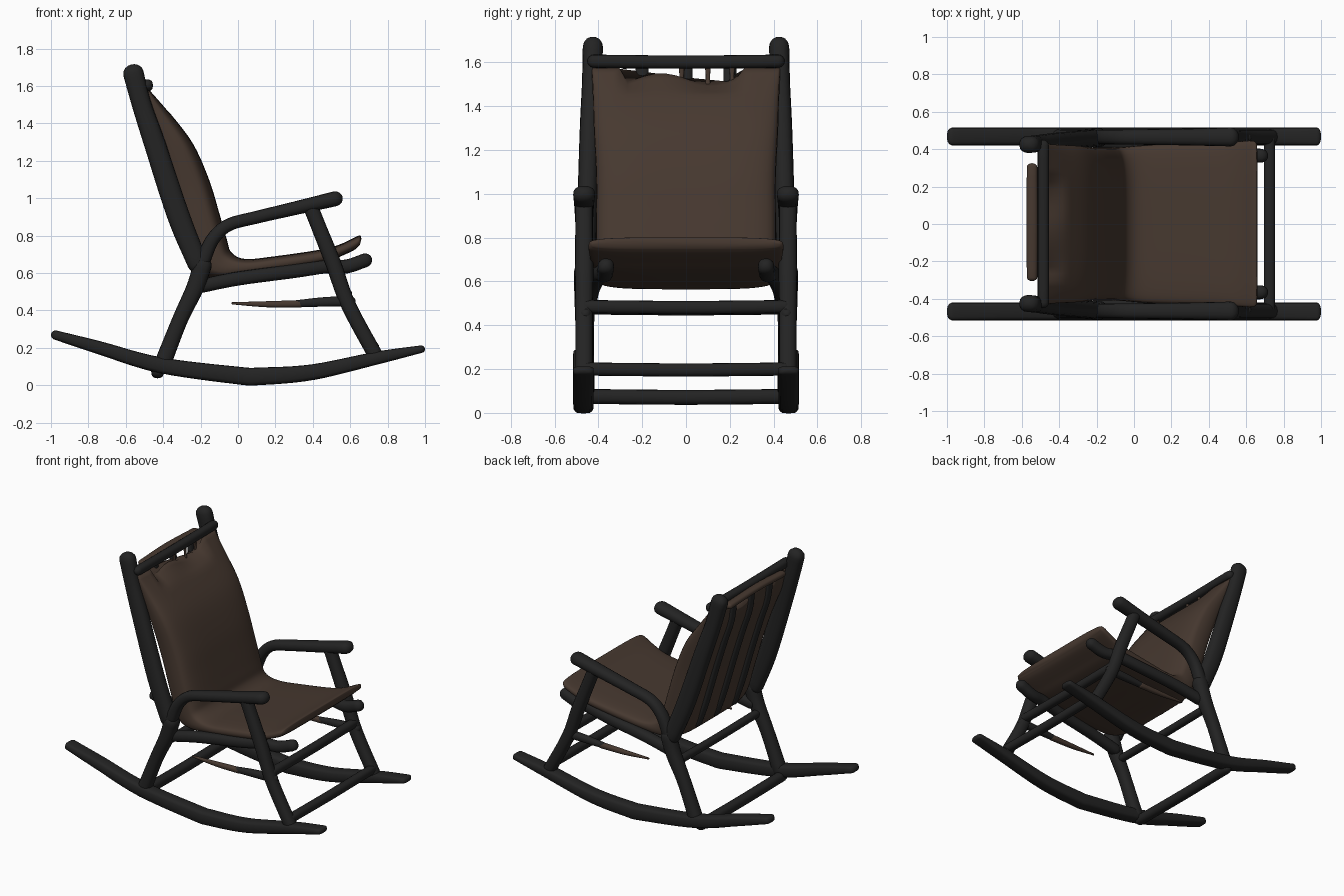
import bpy, bmesh, math
from mathutils import Vector

if "Cube" in bpy.data.objects:
    bpy.data.objects.remove(bpy.data.objects["Cube"])


def material(name, rgb):
    m = bpy.data.materials.new(name)
    m.diffuse_color = (*rgb, 1)
    m.use_nodes = True
    m.node_tree.nodes["Principled BSDF"].inputs["Base Color"].default_value = m.diffuse_color
    return m


DARK = material("charcoal wood", (0.017, 0.017, 0.017))
BROWN = material("brown leather", (0.062, 0.040, 0.029))


def resample(pts, steps=6):
    """Catmull-Rom through tuples of any length."""
    P = [Vector(p) for p in pts]
    P = [P[0] * 2 - P[1]] + P + [P[-1] * 2 - P[-2]]
    out = []
    for i in range(1, len(P) - 2):
        a, b, c, d = P[i - 1:i + 3]
        for k in range(steps):
            t = k / steps
            out.append(0.5 * (2 * b + (c - a) * t + (2 * a - 5 * b + 4 * c - d) * t * t
                              + (3 * b - a - 3 * c + d) * t ** 3))
    return out + [P[-2]]


def loft(name, rings, mat, mirror=False):
    """Skin a list of equal rings, cap both ends."""
    bm = bmesh.new()
    rows = [[bm.verts.new(p) for p in r] for r in rings]
    n = len(rows[0])
    for r, s in zip(rows, rows[1:]):
        for i in range(n):
            bm.faces.new((r[i], r[(i + 1) % n], s[(i + 1) % n], s[i]))
    bm.faces.new(rows[0][::-1])
    bm.faces.new(rows[-1])
    bmesh.ops.recalc_face_normals(bm, faces=bm.faces)
    me = bpy.data.meshes.new(name)
    bm.to_mesh(me)
    bm.free()
    me.materials.append(mat)
    ob = bpy.data.objects.new(name, me)
    bpy.context.collection.objects.link(ob)
    for f in me.polygons:
        f.use_smooth = True
    if mirror:
        mod = ob.modifiers.new("mirror", 'MIRROR')
        mod.use_axis = (False, True, False)
    return ob


def pole(name, pts, mat=DARK, mirror=True, power=2.4, sides=16):
    """Round-ended pole; each point is x, y, z, in-plane radius, sideways radius."""
    S = resample(pts)
    pos = [Vector(s[:3]) for s in S]
    size = [(s[3], s[4]) for s in S]
    t0 = (pos[1] - pos[0]).normalized()
    t1 = (pos[-1] - pos[-2]).normalized()
    cuts = [math.radians(d) for d in (25, 50, 70, 84)]
    start = [(pos[0] - t0 * min(size[0]) * math.sin(a), t0, size[0], math.cos(a)) for a in reversed(cuts)]
    end = [(pos[-1] + t1 * min(size[-1]) * math.sin(a), t1, size[-1], math.cos(a)) for a in cuts]
    mid = []
    for i, p in enumerate(pos):
        t = (pos[min(i + 1, len(pos) - 1)] - pos[max(i - 1, 0)]).normalized()
        mid.append((p, t, size[i], 1))
    rings = []
    for p, t, (a, b), k in start + mid + end:
        ref = Vector((1, 0, 0)) if abs(t.y) > 0.8 else Vector((0, 1, 0))
        side = (ref - t * ref.dot(t)).normalized()
        up = t.cross(side)
        ring = []
        for j in range(sides):
            c, s = math.cos(2 * math.pi * j / sides), math.sin(2 * math.pi * j / sides)
            c = math.copysign(abs(c) ** (2 / power), c)
            s = math.copysign(abs(s) ** (2 / power), s)
            ring.append(p + side * b * k * c + up * a * k * s)
        rings.append(ring)
    return loft(name, rings, mat, mirror)


def path(y, pts):
    """Points (x, z, radius) at a constant y."""
    return [(x, y, z, r, r) for x, z, r in pts]


def crossbar(name, x, z, r, half=0.45):
    return pole(name, [(x, -half, z, r, r), (x, 0, z - 0.004, r, r), (x, half, z, r, r)], mirror=False)


# Rockers
pole("rocker", [(x, 0.468, z, r, 0.047) for x, z, r in (
    (-0.975, 0.268, 0.025), (-0.74, 0.2, 0.035), (-0.42, 0.108, 0.042), (0, 0.052, 0.047),
    (0.12, 0.048, 0.047), (0.4, 0.07, 0.042), (0.75, 0.147, 0.034), (0.98, 0.193, 0.02))], power=3.5)

# Legs, back posts, arms and seat rails
pole("front_leg", path(0.465, [(0.39, 0.95, 0.04), (0.43, 0.85, 0.04), (0.51, 0.65, 0.042),
                               (0.59, 0.43, 0.04), (0.74, 0.15, 0.04)]))
pole("rear_leg", path(0.462, [(-0.19, 0.64, 0.05), (-0.23, 0.52, 0.047), (-0.31, 0.35, 0.042),
                              (-0.405, 0.11, 0.045)]))
pole("back_post", [(-0.56, 0.425, 1.67, 0.055, 0.046), (-0.515, 0.43, 1.5, 0.052, 0.045),
                   (-0.445, 0.44, 1.29, 0.057, 0.045), (-0.32, 0.452, 0.91, 0.06, 0.045),
                   (-0.215, 0.46, 0.65, 0.055, 0.045)])
pole("arm", [(x, 0.465, z, r, w) for x, z, r, w in (
    (-0.19, 0.66, 0.04, 0.04), (-0.135, 0.78, 0.036, 0.04), (-0.05, 0.857, 0.034, 0.04),
    (0.1, 0.898, 0.034, 0.042), (0.3, 0.945, 0.036, 0.045), (0.52, 0.997, 0.04, 0.05))])
pole("seat_rail", [(x, y, z, 0.037, 0.037) for x, y, z in (
    (-0.2, 0.44, 0.53), (0, 0.43, 0.57), (0.3, 0.41, 0.61), (0.47, 0.39, 0.635),
    (0.58, 0.372, 0.635), (0.68, 0.365, 0.668))])

# Cross bars between the two sides
crossbar("top_rail", -0.485, 1.605, 0.03, 0.42)
crossbar("front_upper_stretcher", 0.58, 0.485, 0.03)
crossbar("rear_upper_stretcher", -0.25, 0.475, 0.026)
crossbar("front_lower_stretcher", 0.725, 0.2, 0.03)
crossbar("rear_lower_stretcher", -0.43, 0.075, 0.034)

# Broken side stretchers: dark stub with a thin brown tip
pole("side_stretcher", path(0.46, [(0.6, 0.45, 0.028), (0.45, 0.445, 0.025), (0.3, 0.435, 0.018)]))
pole("side_stretcher_tip", path(0.46, [(0.33, 0.435, 0.02), (0.15, 0.433, 0.016), (-0.03, 0.438, 0.006)]),
     BROWN)

# Sling: front x, z / rear x, z / half width, from the seat lip up to the top of the back
SLING = [(.66, .785, .652, .75, .43), (.645, .80, .62, .722, .445), (.55, .755, .54, .685, .44),
         (.44, .725, .45, .65, .43), (.2, .69, .22, .61, .425), (.04, .675, .05, .585, .42),
         (-.035, .71, -.13, .565, .41), (-.06, .78, -.23, .62, .41), (-.10, .92, -.29, .80, .41),
         (-.155, 1.10, -.365, 1.05, .41), (-.24, 1.29, -.435, 1.27, .42),
         (-.36, 1.45, -.49, 1.43, .425), (-.47, 1.575, -.505, 1.57, .43)]
COLS = 28
rings = []
stations = resample(SLING, 5)
for si, s in enumerate(stations):
    front, rear = Vector((s[0], 0, s[1])), Vector((s[2], 0, s[3]))
    middle, half = (front + rear) / 2, (front - rear) / 2
    drop = max(0, 1 - (len(stations) - 1 - si) / 5)
    us = [math.sin(math.pi / 2 * (2 * k / COLS - 1)) for k in range(COLS + 1)]
    ring = []
    for sign, row in ((1, us), (-1, us[-2:0:-1])):
        for u in row:
            p = middle + half * sign * max(0, 1 - abs(u) ** 4) ** 0.25
            p.y = u * s[4]
            # torn upper edge
            if -0.3 < p.y < 0.25:
                p.z -= drop * (0.05 + 0.025 * math.sin(p.y * 14))
            ring.append(p)
    rings.append(ring)
loft("sling_seat", rings, BROWN)

# Cloth ties from the torn edge to the top rail
for y in (-0.02, 0.1, 0.21):
    pole("cloth_tie", [(-0.47, y, 1.47, 0.008, 0.018), (-0.48, y, 1.53, 0.006, 0.01),
                       (-0.485, y, 1.6, 0.008, 0.016)], BROWN, mirror=False, sides=10)

# Cloth flap folded behind the top rail
pole("cloth_flap", [(-0.545, -0.285, 1.59, 0.02, 0.028), (-0.545, 0, 1.6, 0.02, 0.03),
                    (-0.545, 0.305, 1.59, 0.02, 0.028)], BROWN, mirror=False)

# Back slats
for y in (-0.2, 0.0, 0.2):
    pole("back_slat", [(x, y, z, 0.018, 0.03) for x, z in (
        (-0.51, 1.58), (-0.49, 1.43), (-0.437, 1.27), (-0.368, 1.05), (-0.293, 0.8), (-0.235, 0.64))],
        mirror=False)
